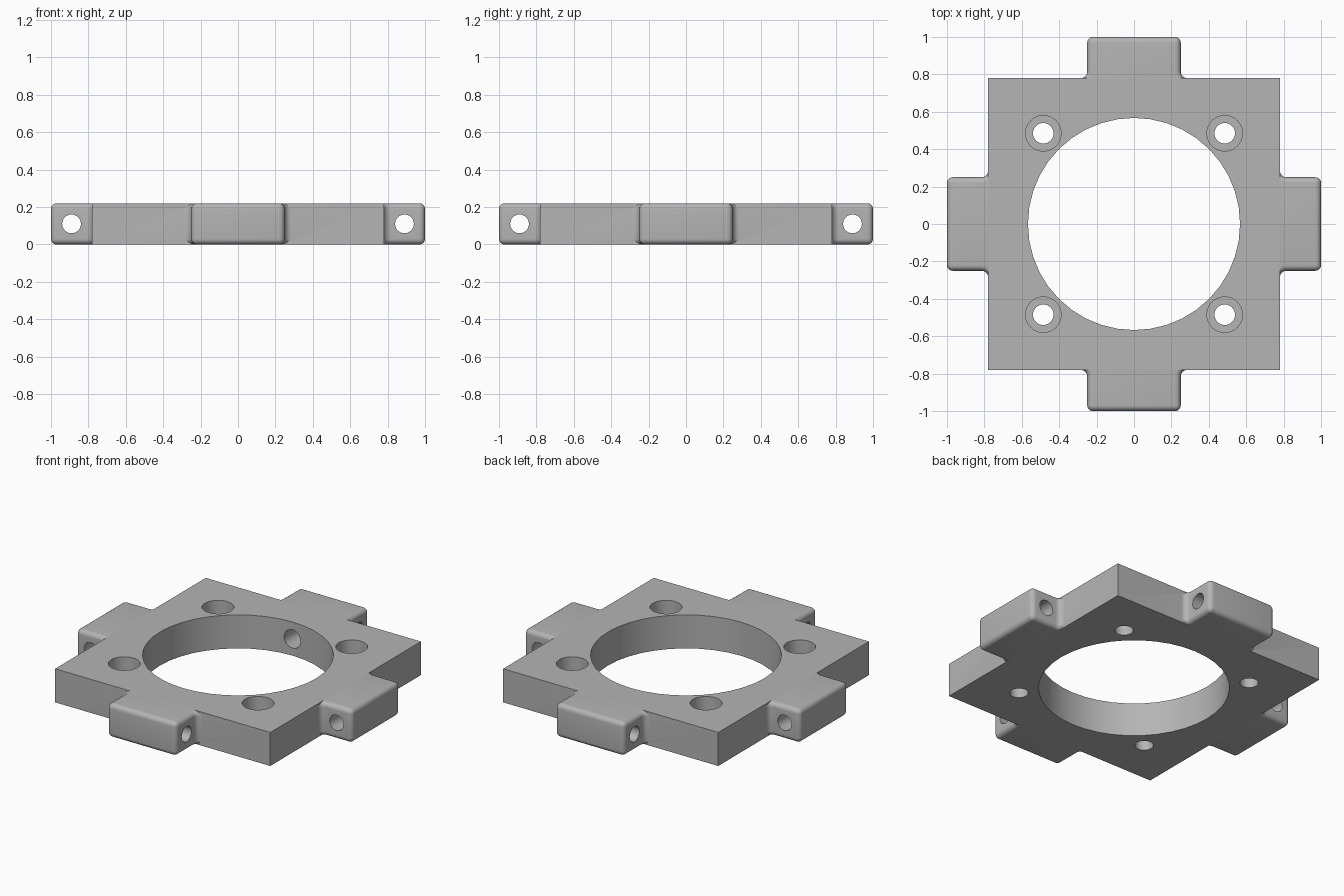
import bpy, bmesh
from math import sin, cos, pi, radians
from mathutils import Matrix

cube = bpy.data.objects.get("Cube")
if cube:
    bpy.data.objects.remove(cube, do_unlink=True)

HEIGHT, PLATE, BORE = 0.22, 0.78, 0.567
TAB_HALF, ROUND, FLARE = 0.25, 0.03, 0.035
HOLE_AT, TAB_HOLE = 0.485, 0.89

grey = bpy.data.materials.new("plain grey")
grey.use_nodes = True
colour = (0.46, 0.46, 0.46, 1)
grey.diffuse_color = colour
grey.node_tree.nodes["Principled BSDF"].inputs["Base Color"].default_value = colour


def make_object(name, bm):
    bmesh.ops.recalc_face_normals(bm, faces=bm.faces)
    mesh = bpy.data.meshes.new(name)
    bm.to_mesh(mesh)
    bm.free()
    mesh.materials.append(grey)
    obj = bpy.data.objects.new(name, mesh)
    bpy.context.collection.objects.link(obj)
    return obj


def combine(target, other, operation):
    """Apply a boolean and discard the helper object."""
    other.hide_render = True
    mod = target.modifiers.new(other.name, 'BOOLEAN')
    mod.operation, mod.solver, mod.object = operation, 'EXACT', other
    bpy.context.view_layer.objects.active = target
    bpy.ops.object.modifier_apply(modifier=mod.name)
    bpy.data.objects.remove(other, do_unlink=True)


def drill(target, name, centre, radius, length, axis='Z', sides=32):
    bm = bmesh.new()
    turn = {'Z': Matrix(), 'X': Matrix.Rotation(pi / 2, 4, 'Y'),
            'Y': Matrix.Rotation(pi / 2, 4, 'X')}[axis]
    bmesh.ops.create_cone(bm, cap_ends=True, segments=sides, radius1=radius,
                          radius2=radius, depth=length,
                          matrix=Matrix.Translation(centre) @ turn)
    combine(target, make_object(name, bm), 'DIFFERENCE')


def tab_outline(inset):
    """Plan of one tab: flared root, straight sides, rounded outer corners."""
    root_x, root_y = TAB_HALF + FLARE, PLATE + FLARE
    half = [(root_x, 0.7)]
    for i in range(7):
        a = -pi / 2 - i * pi / 12
        half.append((root_x + (FLARE + inset) * cos(a),
                     root_y + (FLARE + inset) * sin(a)))
    for i in range(7):
        a = i * pi / 12
        half.append((TAB_HALF - ROUND + (ROUND - inset) * cos(a),
                     1 - ROUND + (ROUND - inset) * sin(a)))
    return half + [(-x, y) for x, y in reversed(half)]


def make_tab(name, angle):
    """Stack inset outlines so top and bottom edges are rounded."""
    steps = 6
    arc = [(ROUND * (1 - sin(i * pi / 2 / steps)),
            ROUND * (1 - cos(i * pi / 2 / steps))) for i in range(steps + 1)]
    levels = arc + [(d, HEIGHT - z) for d, z in reversed(arc)]
    # profile runs from the inset cap out to the full side and back
    levels = [(ROUND * (1 - sin(t)), ROUND * (1 - cos(t)))
              for t in (i * pi / 2 / steps for i in range(steps + 1))]
    levels += [(d, HEIGHT - z) for d, z in reversed(levels)]
    bm = bmesh.new()
    rings = [[bm.verts.new((x, y, z)) for x, y in tab_outline(d)]
             for d, z in levels]
    for low, high in zip(rings, rings[1:]):
        for i in range(len(low)):
            j = (i + 1) % len(low)
            bm.faces.new((low[i], low[j], high[j], high[i]))
    bm.faces.new(rings[0])
    bm.faces.new(rings[-1])
    bmesh.ops.remove_doubles(bm, verts=bm.verts, dist=0.0001)
    bmesh.ops.rotate(bm, verts=bm.verts, matrix=Matrix.Rotation(angle, 3, 'Z'))
    return make_object(name, bm)


# Square plate
bm = bmesh.new()
bmesh.ops.create_cube(bm, size=1, matrix=Matrix.Translation((0, 0, HEIGHT / 2))
                      @ Matrix.Diagonal((2 * PLATE, 2 * PLATE, HEIGHT, 1)))
plate = make_object("mounting_plate", bm)

# Four side tabs
for k in range(4):
    combine(plate, make_tab("tab", k * pi / 2), 'UNION')

# Central bore
drill(plate, "bore", (0, 0, HEIGHT / 2), BORE, 1, sides=40)

# Counterbored screw holes
for sx in (-1, 1):
    for sy in (-1, 1):
        x, y = sx * HOLE_AT, sy * HOLE_AT
        drill(plate, "screw_hole", (x, y, HEIGHT / 2), 0.055, 1)
        drill(plate, "counterbore", (x, y, HEIGHT), 0.095, 0.24)

# Cross holes through the tabs
for s in (-1, 1):
    drill(plate, "cross_hole", (0, s * TAB_HOLE, HEIGHT / 2), 0.05, 0.8, 'X')
    drill(plate, "cross_hole", (s * TAB_HOLE, 0, HEIGHT / 2), 0.05, 0.8, 'Y')

# Passage from the bore to the rear cross hole
drill(plate, "passage", (0, 0.7, HEIGHT / 2), 0.06, 0.4, 'Y')

# Single material, smooth curves with sharp edges
plate.data.materials.clear()
plate.data.materials.append(grey)
for face in plate.data.polygons:
    face.material_index = 0
bpy.ops.object.select_all(action='DESELECT')
plate.select_set(True)
bpy.context.view_layer.objects.active = plate
bpy.ops.object.shade_smooth_by_angle(angle=radians(30))
